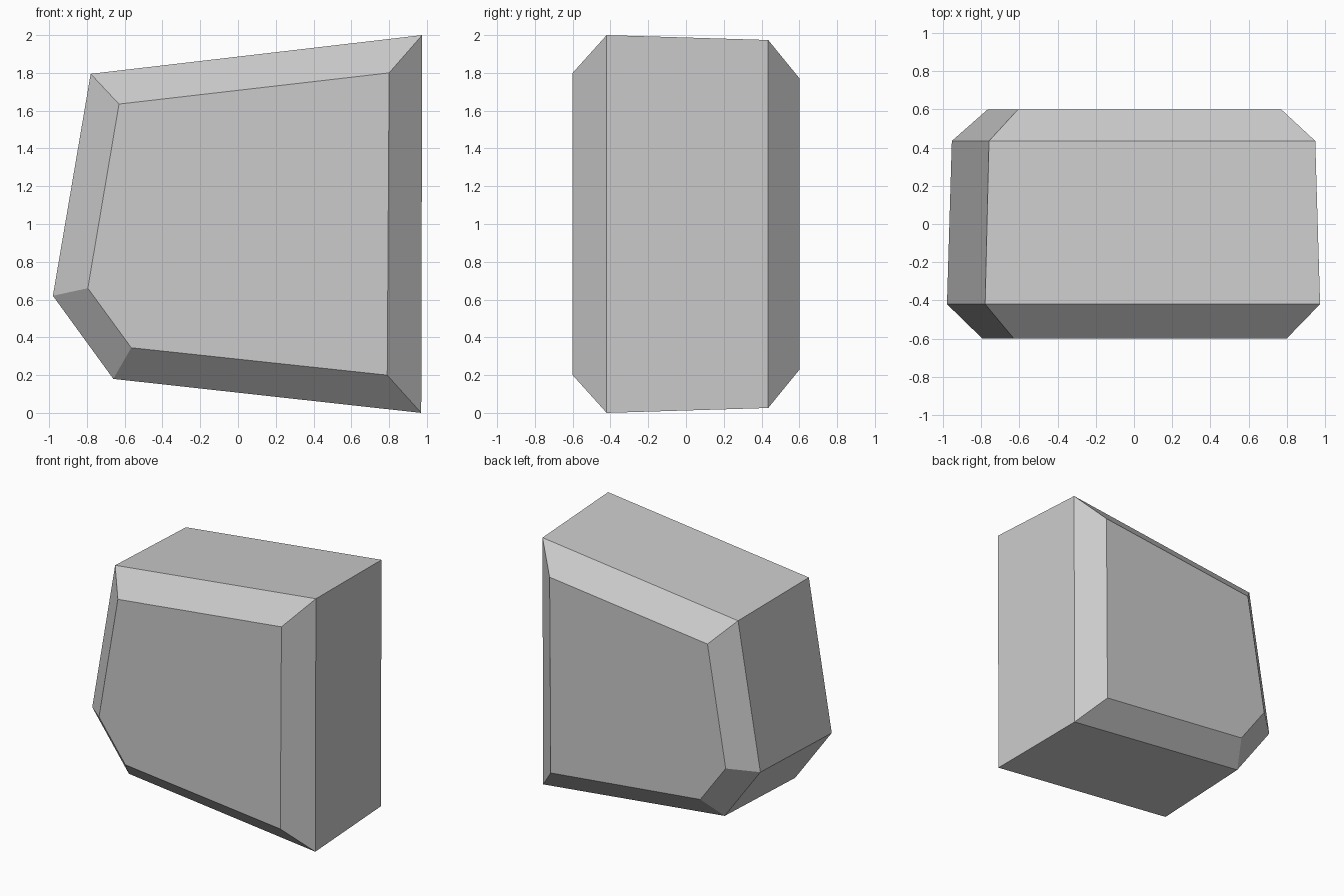
import bpy
import bmesh

cube = bpy.data.objects.get("Cube")
if cube:
    bpy.data.objects.remove(cube, do_unlink=True)

# Plain grey stone
grey = bpy.data.materials.new("stone_grey")
grey.use_nodes = True
colour = (0.6, 0.6, 0.6, 1.0)
grey.diffuse_color = colour
grey.node_tree.nodes["Principled BSDF"].inputs["Base Color"].default_value = colour

# Five-sided outlines (x, z) of the block's front half: widest part and bevelled face
WIDE = [(-0.78, 1.795), (0.975, 2.0), (0.97, 0.0), (-0.66, 0.18), (-0.98, 0.62)]
FACE = [(-0.63, 1.635), (0.8, 1.8), (0.79, 0.2), (-0.565, 0.345), (-0.795, 0.66)]


def shrink(outline, factor):
    """Scale an outline about the middle of the block."""
    return [(x * factor, 1 + (z - 1) * factor) for x, z in outline]


# Front to back: the rear half is slightly smaller than the front
sections = [
    (-0.6, FACE),
    (-0.42, WIDE),
    (0.435, shrink(WIDE, 0.974)),
    (0.6, shrink(FACE, 0.965)),
]

# Loft the sections into a closed faceted block
bm = bmesh.new()
rings = [[bm.verts.new((x, y, z)) for x, z in outline] for y, outline in sections]
for a, b in zip(rings, rings[1:]):
    for i in range(len(a)):
        j = (i + 1) % len(a)
        bm.faces.new((a[i], a[j], b[j], b[i]))
bm.faces.new(rings[0])
bm.faces.new(rings[-1])
bmesh.ops.recalc_face_normals(bm, faces=bm.faces)

mesh = bpy.data.meshes.new("stone_block")
bm.to_mesh(mesh)
bm.free()
mesh.materials.append(grey)
block = bpy.data.objects.new("stone_block", mesh)
bpy.context.collection.objects.link(block)
